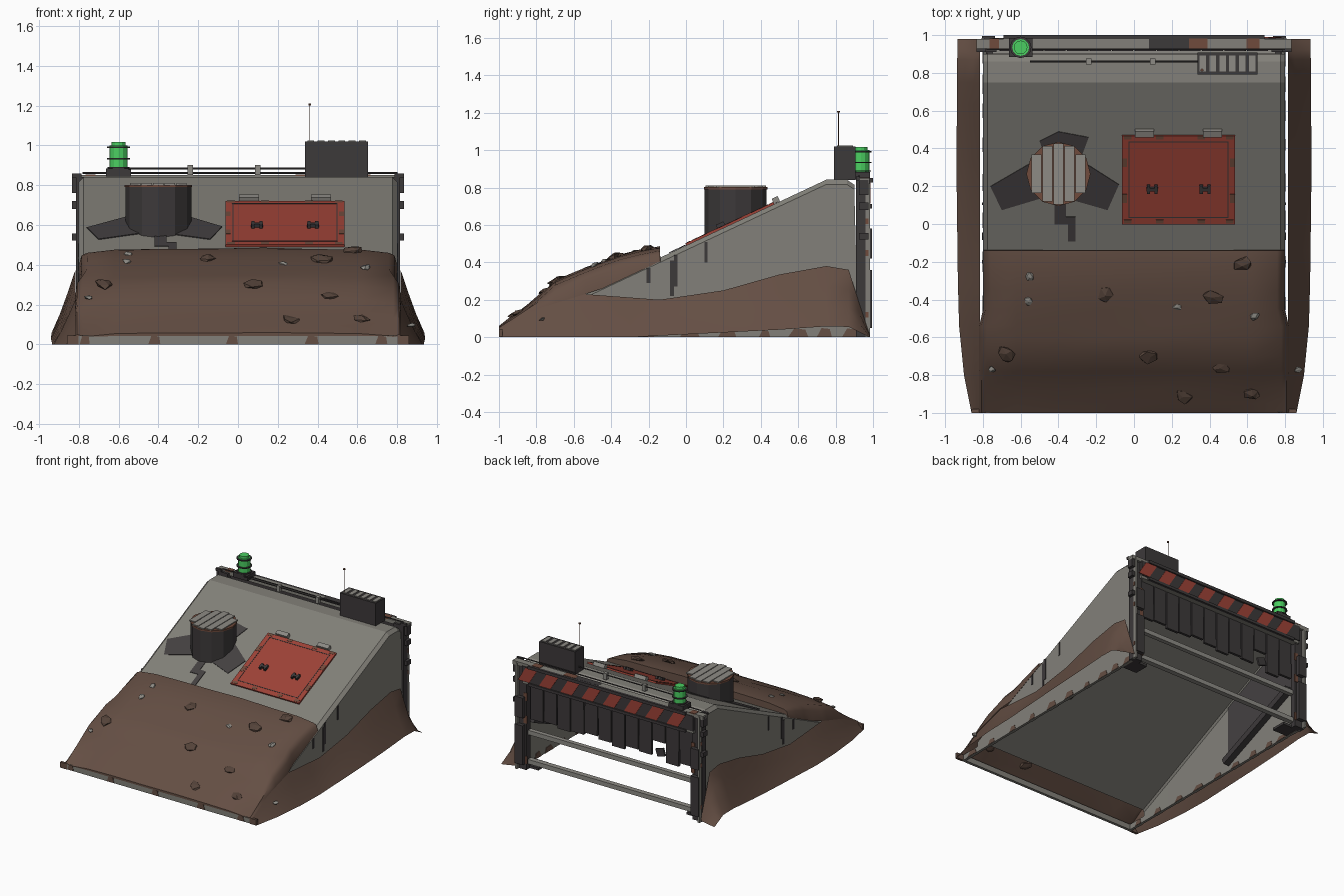
import bpy, bmesh, math, random
from mathutils import Matrix, Vector, Euler

if "Cube" in bpy.data.objects:
    bpy.data.objects.remove(bpy.data.objects["Cube"])

random.seed(4)
SL = 0.469                      # roof slope
ANG = math.atan(SL)
SIDES = (-1, 1)


def material(name, c):
    m = bpy.data.materials.new(name)
    m.diffuse_color = (*c, 1)
    m.use_nodes = True
    m.node_tree.nodes["Principled BSDF"].inputs["Base Color"].default_value = m.diffuse_color
    return m


CONC = material("concrete", (0.225, 0.217, 0.192))
DIRT = material("dirt", (0.128, 0.077, 0.057))
ROCK = material("dark_rock", (0.088, 0.055, 0.041))
DARK = material("dark_metal", (0.046, 0.041, 0.042))
STAIN = material("soot", (0.058, 0.052, 0.053))
RED = material("red_paint", (0.34, 0.055, 0.038))
STEEL = material("steel", (0.27, 0.26, 0.235))
RUST = material("rust", (0.16, 0.07, 0.045))
GREEN = material("green_lamp", (0.07, 0.62, 0.12))


def finish(name, bm, mat, smooth=None):
    bmesh.ops.recalc_face_normals(bm, faces=bm.faces[:])
    me = bpy.data.meshes.new(name)
    bm.to_mesh(me)
    bm.free()
    me.materials.append(mat)
    ob = bpy.data.objects.new(name, me)
    bpy.context.collection.objects.link(ob)
    if smooth:
        bpy.context.view_layer.objects.active = ob
        ob.select_set(True)
        bpy.ops.object.shade_smooth_by_angle(angle=math.radians(smooth))
        ob.select_set(False)
    return ob


def boxes(name, mat, items):
    """items: (centre, size[, euler])"""
    bm = bmesh.new()
    for it in items:
        r = Euler(it[2]) if len(it) > 2 else Euler((0, 0, 0))
        bmesh.ops.create_cube(bm, size=1, matrix=Matrix.LocRotScale(Vector(it[0]), r, Vector(it[1])))
    return finish(name, bm, mat)


def rods(name, mat, items, n=8):
    """items: (start, end, radius)"""
    bm = bmesh.new()
    for a, b, r in items:
        a, b = Vector(a), Vector(b)
        q = (b - a).to_track_quat('Z', 'Y').to_matrix().to_4x4()
        bmesh.ops.create_cone(bm, cap_ends=True, segments=n, radius1=r, radius2=r, depth=(b - a).length,
                              matrix=Matrix.Translation((a + b) / 2) @ q)
    return finish(name, bm, mat)


def loft(name, mat, rows, smooth=None):
    bm = bmesh.new()
    g = [[bm.verts.new(p) for p in r] for r in rows]
    for r, s in zip(g, g[1:]):
        for i in range(len(r) - 1):
            bm.faces.new((r[i], r[i + 1], s[i + 1], s[i]))
    return finish(name, bm, mat, smooth)


def plates(name, mat, polys, normal):
    """thin extruded polygons"""
    bm = bmesh.new()
    for p in polys:
        f = bm.faces.new([bm.verts.new(v) for v in p])
        ext = bmesh.ops.extrude_face_region(bm, geom=[f], use_keep_orig=True)
        bmesh.ops.translate(bm, vec=Vector(normal),
                            verts=[v for v in ext['geom'] if isinstance(v, bmesh.types.BMVert)])
    return finish(name, bm, mat)


def interp(table, y):
    for (a, p), (b, q) in zip(table, table[1:]):
        if y <= b:
            return p + (q - p) * max(0, (y - a) / (b - a))
    return table[-1][1]


def roof(y, h=0.0):
    return min(0.49 + SL * y, 0.842) + h


# concrete wedge shell, open below and behind
rows = []
for y, yb, z in [(y, y, roof(y)) for y in (-.82, -.54, -.14, .75)] + [(.86, .9, .842), (.9, .92, .815)]:
    rows.append([(-.8, yb, 0), (-.8, y, z - .025), (-.775, y, z), (.775, y, z), (.8, y, z - .025), (.8, yb, 0)])
shell = loft("concrete_shell", CONC, rows)
mod = shell.modifiers.new("thick", 'SOLIDIFY')
mod.thickness = 0.02
mod.offset = -1

# dark lining on the inside of the rear walls
plates("wall_lining", STAIN, [[(s * .778, y, z) for y, z in ((.14, .08), (.14, .53), (.75, .81), (.89, .81), (.89, .37))]
                              for s in SIDES], (0.002, 0, 0))

# dirt mound in front
TOP = [(-1, .06), (-.9, .13), (-.8, .21), (-.7, .3), (-.5, .385), (-.36, .435), (-.2, .475), (-.14, .482)]
SIDE = [(-1, .04), (-.8, .15), (-.54, .23), (-.14, .2), (.2, .25), (.5, .335), (.75, .38), (.87, .36), (.92, .2), (.98, .02)]
OUT = [(-1, .86), (-.8, .9), (-.5, .93), (.3, .94), (.98, .935)]
rows = []
for y in (-1, -.95, -.87, -.78, -.7, -.6, -.54, -.45, -.35, -.25, -.17, -.14):
    t, s = interp(TOP, y), interp(SIDE, y)
    e = .82 if y <= -.54 else .798
    if y > -.54:
        s = max(s, roof(y, -.02))
    half = [(e, min(s, t)), (e - .012, t - (t - s) * .45), (e - .04, t - .022), (.62, t - .006)]
    r = [(-x, y, z) for x, z in half]
    r += [(x, y, t + random.uniform(-.004, .006)) for x in (-.4, -.13, .13, .4)]
    rows.append(r + [(x, y, z) for x, z in half[::-1]])
rows.append([(p[0], -.137, min(p[2], .42)) for p in rows[-1]])
rows.insert(0, [(p[0], -1, .042) for p in rows[0]])
loft("dirt_mound", DIRT, rows, 50)

# side berms, their lower edge lifting towards the back
for sgn, side in ((-1, "left"), (1, "right")):
    rows = []
    for y in (-1, -.8, -.54, -.3, -.14, .03, .2, .35, .5, .63, .75, .87, .92, .98):
        o, s = interp(OUT, y), interp(SIDE, y)
        zb = interp([(-.3, 0), (.5, .04), (.85, .065), (.98, 0)], y)
        rows.append([(sgn * (o + (.815 - o) * k), y, zb + (max(s, zb) - zb) * k ** 1.15) for k in (0, .35, .7, 1)])
    loft(side + "_berm", DIRT, rows, 50)
    # dirt blotches low on the wall, outside and inside
    spots = [(y, random.uniform(.03, .055), random.uniform(.03, .05)) for y in (-.88, -.66, -.42, -.2, .02, .22, .42, .6, .74, .88)]
    for face, x in (("outer", .801), ("inner", .776)):
        plates(side + "_wall_dirt_" + face, DIRT, [[(sgn * x, y - w, .001), (sgn * x, y + w, .001), (sgn * x, y + w * .7, h * .9),
                                                    (sgn * x, y - w * .4, h)] for y, w, h in spots], (sgn * .003, 0, 0))

# front footing with dirt blotches
boxes("front_footing", CONC, [((0, -.985, .022), (1.6, .022, .044))]
      + [((s * .79, -.9, .022), (.02, .18, .044)) for s in SIDES])
plates("footing_dirt", DIRT, [[(x - w, -.996, .002), (x + w, -.996, .002), (x + w * .8, -.996, .04), (x - w * .5, -.996, .044)]
                              for x, w in ((-.77, .025), (-.42, .03), (-.03, .03), (.37, .035), (.72, .03))], (0, -.004, 0))
boxes("footing_ends", DIRT, [((s * .83, -.99, .022), (.06, .02, .044)) for s in SIDES])


# scattered rocks and concrete chips
def stones(name, mat, spots, size):
    bm = bmesh.new()
    for x, y in spots:
        z = interp(TOP, y) if abs(x) < .8 else interp(SIDE, y) * .6
        s = size * random.uniform(.85, 1.15)
        M = (Matrix.Translation((x, y, z)) @ Matrix.Rotation(ANG, 4, 'X') @ Matrix.Rotation(random.uniform(0, 6), 4, 'Z')
             @ Matrix.Diagonal((s, s * .75, s * .35, 1)))
        for v in bmesh.ops.create_icosphere(bm, subdivisions=1, radius=1, matrix=M)['verts']:
            v.co += Vector([random.uniform(-.17, .17) * size * k for k in (1, 1, .6)])
    finish(name, bm, mat)


stones("rocks", ROCK, [(-.15, -.37), (.42, -.39), (.57, -.21), (.08, -.7), (.46, -.76), (-.68, -.69), (.26, -.91),
                       (.62, -.9)], .054)
stones("concrete_chips", STEEL, [(-.56, -.41), (.23, -.44), (-.55, -.28), (.64, -.49), (-.75, -.77), (.87, -.77)], .026)

# soot stains on the roof and cracks on the walls
stain = [[(-.76, .2), (-.7, .075), (-.45, .15), (-.45, .38)], [(-.5, .44), (-.4, .49), (-.24, .46), (-.3, .3), (-.45, .3)],
         [(-.08, .21), (-.14, .075), (-.4, .15), (-.3, .35)],
         [(-.42, .12), (-.36, .12), (-.36, .04), (-.31, .04), (-.31, -.09), (-.35, -.09), (-.35, 0), (-.42, 0)]]
plates("roof_soot", STAIN, [[(x, y, roof(y, .001)) for x, y in p] for p in stain], (0, -.002, .004))
for sgn in SIDES:
    plates("wall_cracks", DARK, [[(sgn * .8, a, b), (sgn * .8, a + w, b), (sgn * .8, a + w, c), (sgn * .8, a, c)]
           for a, w, b, c in ((-.21, .02, .29, .37), (-.085, .02, .22, .41), (-.065, .02, .27, .44), (.1, .015, .4, .51))],
           (sgn * .004, 0, 0))

# vent drum cut to the slope, with slatted cap
VX, VY, N = -.4, .265, 12
circ = [(VX + .166 * math.cos(i * math.tau / N), VY + .166 * math.sin(i * math.tau / N)) for i in range(N + 1)]
loft("vent_drum", DARK, [[(x, y, roof(y, -.005)) for x, y in circ], [(x, y, .8) for x, y in circ]])
rods("vent_cap", DARK, [((VX, VY, .78), (VX, VY, .8), .164)], N)
rods("vent_rim", RUST, [((VX, VY, .79), (VX, VY, .802), .17)], N)
boxes("vent_slats", STEEL, [((VX + k * .058, VY, .805), (.052, 2 * math.sqrt(.162 ** 2 - (abs(k) * .058 + .01) ** 2), .01))
                            for k in (-2, -1, 0, 1, 2)])

# red hatch lying on the slope
HX, HY = .236, .235


def on_hatch(dx, dy, h, size):
    return ((HX + dx, HY + dy, roof(HY + dy) + h), size, (ANG, 0, 0))


L = .47 / math.cos(ANG)
boxes("hatch", RED, [on_hatch(0, 0, .004, (.6, L, .016))])
boxes("hatch_seam", DARK, [on_hatch(x, 0, .013, (.005, L * .86, .003)) for x in (-.262, .262)]
      + [on_hatch(0, y, .013, (.53, .005, .003)) for y in (-.2, .2)])
boxes("hatch_rust", RUST, [on_hatch(x, y, .013, (.04, .022, .003)) for x in (-.27, -.1, .12, .27) for y in (-.222, .222)]
      + [on_hatch(x, y, .013, (.025, .05, .003)) for x in (-.285, .285) for y in (-.1, .09)])
boxes("hatch_hinges", STEEL, [on_hatch(x, .245, .018, (.1, .035, .03)) for x in (-.18, .18)])
boxes("hatch_handles", DARK, [on_hatch(x + k, -.05, .022, s) for x in (-.14, .14)
                              for k, s in ((0, (.06, .018, .024)), (-.02, (.016, .045, .024)), (.02, (.016, .045, .024)))])

# rear gate frame
boxes("gate_posts", DARK, [((s * .77, .935, .42), (.085, .05, .84)) for s in SIDES]
      + [((s * .82, .95, z), (.03, .05, h)) for s in SIDES for z, h in ((.54, .035), (.7, .04), (.8, .08))]
      + [((s * .77, .98, z), (.07, .03, .16)) for s in SIDES for z in (.13, .28, .5)])
boxes("post_flanges", CONC, [((s * .8, .95, .42), (.016, .07, .84)) for s in SIDES])
boxes("post_rust", RUST, [((s * .808, .95, z), (.006, .05, .03)) for s in SIDES for z in (.12, .45, .62)]
      + [((s * .735, .961, z), (.03, .006, .06)) for s in SIDES for z in (.08, .4, .58)])
boxes("top_lintel", CONC, [((0, .955, .835), (1.67, .05, .03)), ((0, .955, .7), (1.5, .045, .02))])
boxes("lintel_lip", DARK, [((0, .99, .838), (1.38, .02, .024)), ((0, .985, .7), (1.38, .02, .022)),
                           ((.22, .955, .848), (.28, .05, .006))])
boxes("lintel_rust", RUST, [((x, .955, .849), (w, .052, .007)) for x, w in ((.34, .1), (.63, .07), (-.74, .05))])
boxes("warning_beam", DARK, [((0, .965, .77), (1.5, .04, .12))])
plates("warning_stripes", RED, [[(x, .986, .714), (x + .1, .986, .714), (x + .03, .986, .826), (x - .07, .986, .826)]
                                for x in [-.62 + i * .186 for i in range(8)]], (0, .004, 0))

# hanging shutter slats, one damaged
boxes("shutter_slats", DARK, [((-.655 + i * .119, .925, (.71 + b) / 2), (.111, .02, .71 - b),
                               (0, random.uniform(-.012, .012), 0)) for i, b in
                              enumerate((.4, .37, .52, .4, .41, .38, .4, .42, .4, .39, .41, .4))])
boxes("slat_fragment", DARK, [((-.43, .93, .44), (.07, .015, .06), (0, .3, 0))])
boxes("cross_rails", STEEL, [((0, .92, .29), (1.5, .035, .035)), ((0, .92, .06), (1.5, .04, .035))])
boxes("inner_braces", DARK, [((s * .75, .5, .21), (.05, .78, .05), (.4, 0, 0)) for s in SIDES]
      + [((s * .72, .86, .012), (.14, .12, .02)) for s in SIDES])

# roof pipe with clamps and edge rail
rods("roof_pipe", DARK, [((-.55, .86, .885), (.34, .86, .885), .005), ((-.78, .925, .862), (.8, .925, .862), .005)], 6)
boxes("pipe_clamps", STEEL, [((x, .86, .877), (.028, .03, .05)) for x in (-.24, .1)])
boxes("corner_brackets", DARK, [((s * .81, .92, .848), (.05, .02, .02)) for s in SIDES])

# beacon lamp with cage
bx, by = -.6, .935
boxes("beacon_base", DARK, [((bx, by, .863), (.125, .1, .04))])
rods("beacon_lamp", GREEN, [((bx, by, .88), (bx, by, 1.0), .045), ((bx, by, 1.0), (bx, by, 1.018), .036)], 12)
rods("beacon_rings", DARK, [((bx, by, z), (bx, by, z + .007), r) for z, r in ((.885, .055), (.93, .057), (.988, .057))], 12)

# equipment box, cooling fins and aerial
boxes("equipment_box", DARK, [((.495, .85, .93), (.315, .115, .18))])
boxes("box_fins", STEEL, [((.365 + i * .052, .85, 1.021), (.034, .085, .008)) for i in range(6)])
rods("aerial", RUST, [((.36, .815, 1.0), (.36, .815, 1.2), .002), ((.36, .815, 1.2), (.36, .815, 1.21), .008)], 6)
